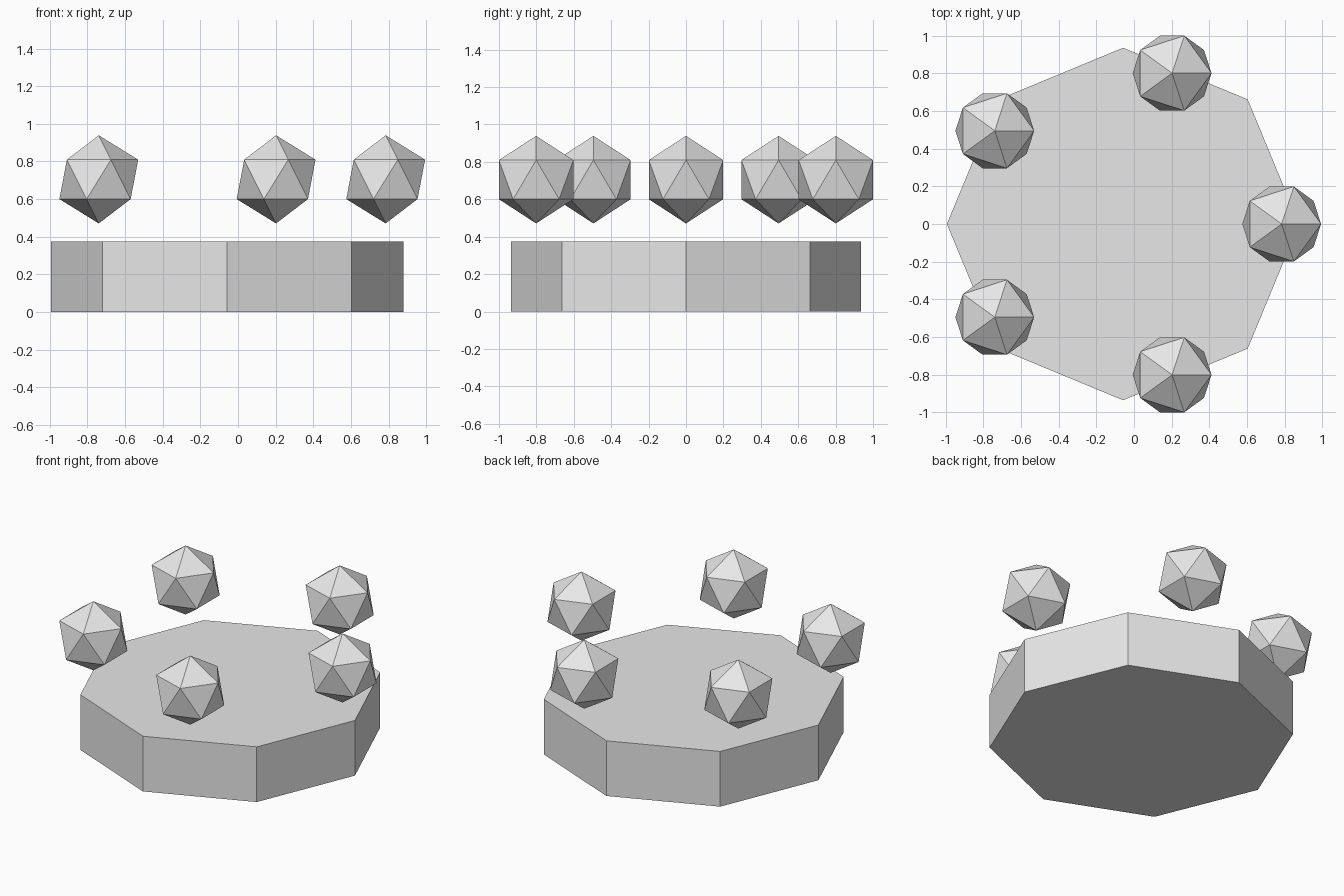
import bpy
from math import cos, sin, tau

default = bpy.data.objects.get("Cube")
if default:
    bpy.data.objects.remove(default, do_unlink=True)

RADIUS = 0.936            # platform corner radius
HEIGHT = 0.4 * RADIUS
CENTRE_X = -0.058
GEM_RADIUS = RADIUS / 4
RING_RADIUS = 0.9 * RADIUS
GEM_Z = 0.705
GEM_COUNT = 5

grey = bpy.data.materials.new("light_grey")
grey.use_nodes = True
colour = (0.8, 0.8, 0.8, 1)
grey.diffuse_color = colour
grey.node_tree.nodes["Principled BSDF"].inputs["Base Color"].default_value = colour


def finish(name):
    obj = bpy.context.object
    obj.name = name
    obj.data.materials.append(grey)
    return obj


# Eight-sided platform, corners on the axes
bpy.ops.mesh.primitive_cylinder_add(vertices=8, radius=RADIUS, depth=HEIGHT,
                                    location=(CENTRE_X, 0, HEIGHT / 2))
finish("platform")

# Ring of floating twenty-sided gems, all with the same orientation
for i in range(GEM_COUNT):
    angle = tau * i / GEM_COUNT
    bpy.ops.mesh.primitive_ico_sphere_add(
        subdivisions=1, radius=GEM_RADIUS,
        location=(CENTRE_X + RING_RADIUS * cos(angle), RING_RADIUS * sin(angle), GEM_Z))
    finish(f"floating_gem_{i + 1}")
